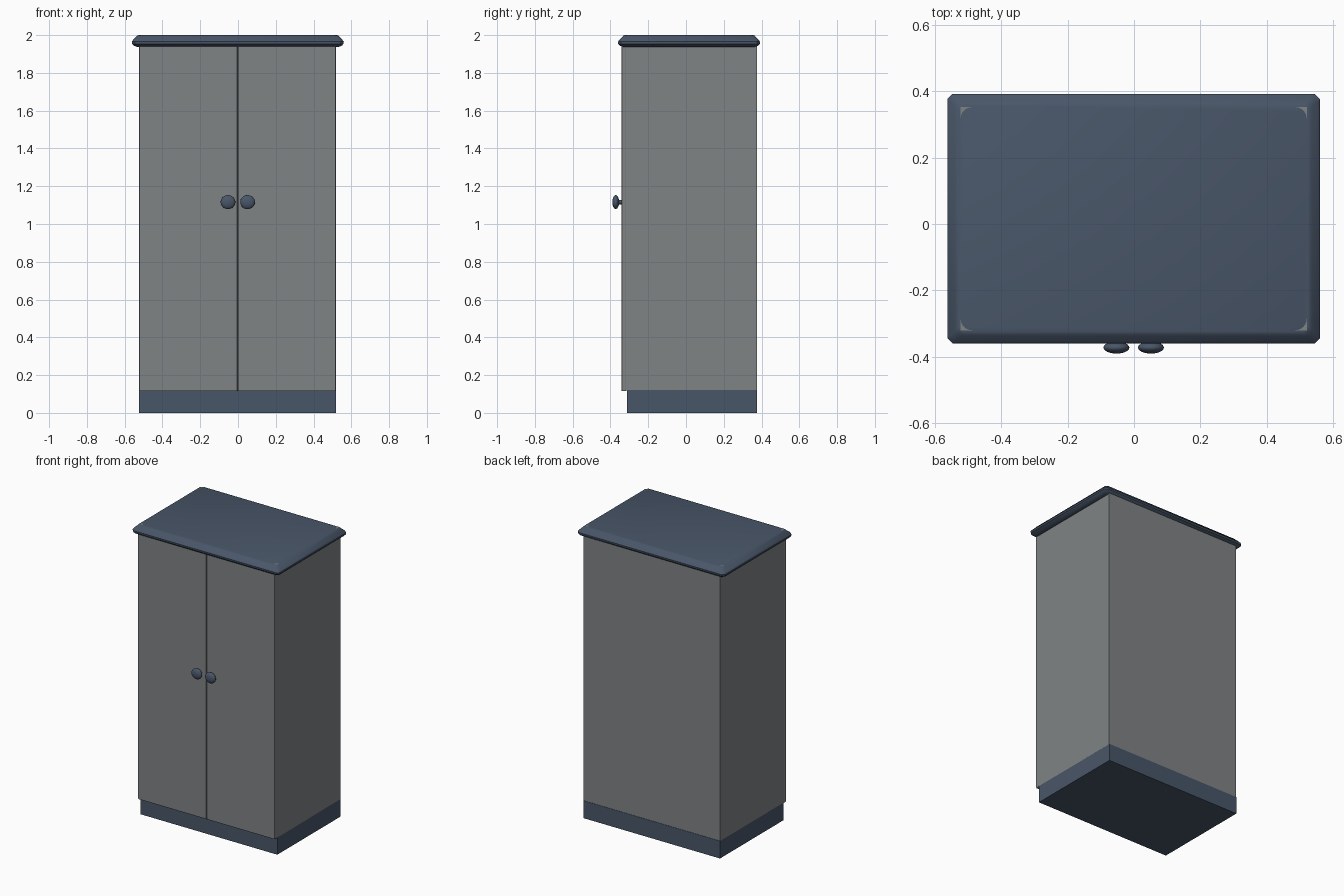
import bpy, bmesh, math
from mathutils import Matrix

if "Cube" in bpy.data.objects:
    bpy.data.objects.remove(bpy.data.objects["Cube"])


def material(name, rgb):
    m = bpy.data.materials.new(name)
    m.use_nodes = True
    m.diffuse_color = (*rgb, 1)
    m.node_tree.nodes["Principled BSDF"].inputs["Base Color"].default_value = (*rgb, 1)
    return m


BLUE = material("slate_blue", (0.066, 0.093, 0.14))
GREY = material("cabinet_grey", (0.215, 0.228, 0.235))


def finish(name, bm, mat):
    bmesh.ops.recalc_face_normals(bm, faces=bm.faces)
    mesh = bpy.data.meshes.new(name)
    bm.to_mesh(mesh)
    bm.free()
    mesh.materials.append(mat)
    ob = bpy.data.objects.new(name, mesh)
    bpy.context.collection.objects.link(ob)
    return ob


def box(name, lo, hi, mat, bevel=0):
    bm = bmesh.new()
    bmesh.ops.create_cube(bm, size=1)
    for v in bm.verts:
        v.co = [a if c < 0 else b for a, b, c in zip(lo, hi, v.co)]
    ob = finish(name, bm, mat)
    if bevel:
        mod = ob.modifiers.new("soft_edges", "BEVEL")
        mod.width, mod.segments = bevel, 2
    return ob


def smooth(ob, angle):
    bpy.ops.object.select_all(action="DESELECT")
    ob.select_set(True)
    bpy.context.view_layer.objects.active = ob
    bpy.ops.object.shade_smooth_by_angle(angle=math.radians(angle))


# Plinth, carcass and the pair of doors
LEFT, RIGHT, BACK, MID = -0.523, 0.518, 0.377, -0.002
box("plinth", (LEFT, -0.312, 0), (RIGHT, BACK, 0.12), BLUE)
box("carcass", (LEFT, -0.32, 0.118), (RIGHT, BACK - 0.002, 1.945), GREY)
box("right_door", (LEFT, -0.341, 0.115), (MID - 0.001, -0.318, 1.945), GREY, 0.004)
box("left_door", (MID + 0.001, -0.341, 0.115), (RIGHT, -0.318, 1.945), GREY, 0.004)

# Moulded top: rings of a clipped rectangle, lofted along an edge profile
X0, X1, Y0, Y1 = -0.562, 0.56, -0.36, 0.392
PROFILE = [(0.032, 1.936), (0.01, 1.944), (0.001, 1.954), (0, 1.965),
           (0.007, 1.975), (0.022, 1.99), (0.028, 1.997), (0.036, 2.0)]
bm = bmesh.new()
rings = []
for inset, z in PROFILE:
    a, b, c, d = X0 + inset, X1 - inset, Y0 + inset, Y1 - inset
    k = 0.016
    outline = [(a + k, c), (b - k, c), (b, c + k), (b, d - k),
               (b - k, d), (a + k, d), (a, d - k), (a, c + k)]
    rings.append([bm.verts.new((x, y, z)) for x, y in outline])
for low, high in zip(rings, rings[1:]):
    for i in range(8):
        j = (i + 1) % 8
        bm.faces.new((low[i], low[j], high[j], high[i]))
bm.faces.new(rings[0])
bm.faces.new(rings[-1])
smooth(finish("moulded_top", bm, BLUE), 32)

# Worn paint at the corners of the top
bm = bmesh.new()
R = 0.035
for cx, sx in ((X0 + 0.04, 1), (X1 - 0.04, -1)):
    for cy, sy in ((Y0 + 0.04, 1), (Y1 - 0.04, -1)):
        arc = [(cx + sx * R * (1 - math.cos(t)), cy + sy * R * (1 - math.sin(t)))
               for t in (i * math.pi / 12 for i in range(7))]
        corner = bm.verts.new((cx, cy, 2.0006))
        pts = [bm.verts.new((x, y, 2.0006)) for x, y in arc]
        for p, q in zip(pts, pts[1:]):
            f = bm.faces.new((corner, p, q))
            f.normal_update()
            if f.normal.z < 0:
                f.normal_flip()
mesh = bpy.data.meshes.new("worn_corners")
bm.to_mesh(mesh)
bm.free()
mesh.materials.append(GREY)
bpy.context.collection.objects.link(bpy.data.objects.new("worn_corners", mesh))

# Door knobs: flattened ball on a short stem
for side, x in (("right", -0.053), ("left", 0.051)):
    bm = bmesh.new()
    bmesh.ops.create_uvsphere(
        bm, u_segments=24, v_segments=14, radius=1,
        matrix=Matrix.Translation((x, -0.372, 1.116)) @ Matrix.Diagonal((0.039, 0.018, 0.037, 1)))
    bmesh.ops.create_cone(
        bm, cap_ends=True, segments=16, radius1=0.012, radius2=0.012, depth=0.04,
        matrix=Matrix.Translation((x, -0.35, 1.116)) @ Matrix.Rotation(math.pi / 2, 4, "X"))
    smooth(finish(side + "_knob", bm, BLUE), 40)
